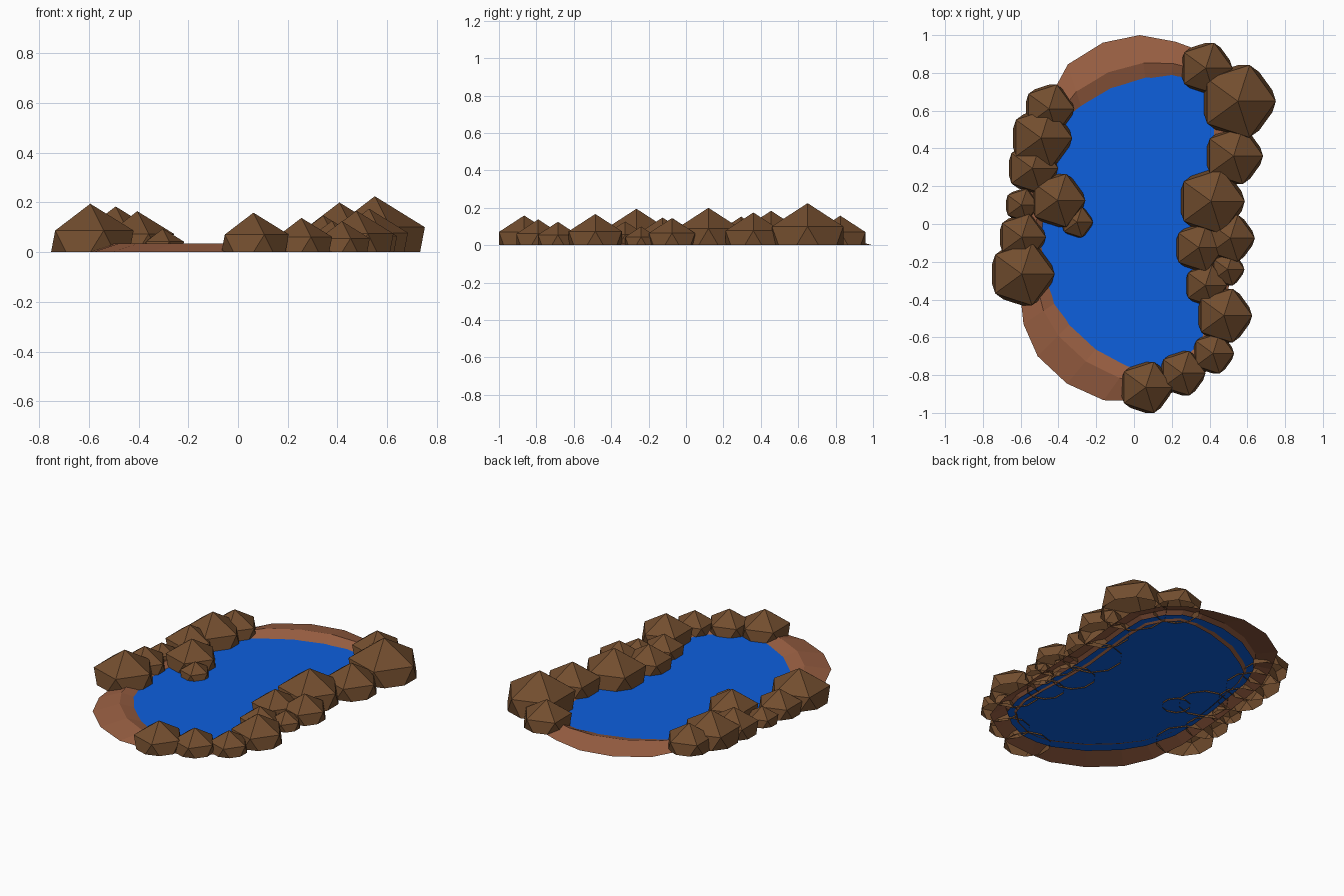
import bpy, bmesh


def material(name, rgb):
    m = bpy.data.materials.new(name)
    m.diffuse_color = (*rgb, 1)
    return m


def add_object(name, bm, mat):
    mesh = bpy.data.meshes.new(name)
    bm.to_mesh(mesh)
    bm.free()
    mesh.materials.append(mat)
    ob = bpy.data.objects.new(name, mesh)
    bpy.context.collection.objects.link(ob)
    return ob


stone = material("stone", (0.17, 0.075, 0.028))
earth = material("earth", (0.32, 0.115, 0.055))
blue = material("water", (0.004, 0.115, 0.73))

# Bank outline: outer foot and matching inner foot, counter-clockwise from the back
outer = [(.03, 1), (-.165, .96), (-.35, .845), (-.445, .67), (-.52, .5), (-.55, .3),
         (-.575, .1), (-.59, -.1), (-.61, -.3), (-.585, -.53), (-.51, -.7), (-.355, -.845),
         (-.16, -.933), (-.03, -.935), (.15, -.92), (.3, -.84), (.44, -.74), (.5, -.55),
         (.5, -.35), (.52, -.15), (.53, .05), (.54, .25), (.56, .45), (.57, .65),
         (.48, .82), (.37, .91), (.22, .965)]
inner = [(.06, .77), (-.12, .715), (-.28, .62), (-.36, .55), (-.41, .43), (-.44, .27),
         (-.47, .1), (-.49, -.08), (-.48, -.25), (-.42, -.42), (-.34, -.53), (-.2, -.66),
         (-.03, -.75), (.06, -.77), (.14, -.765), (.26, -.71), (.35, -.63), (.39, -.5),
         (.39, -.35), (.38, -.15), (.38, .05), (.4, .25), (.42, .45), (.42, .6),
         (.37, .7), (.3, .77), (.2, .785)]


def ring(bm, t, z):
    return [bm.verts.new((a[0] + (b[0] - a[0]) * t, a[1] + (b[1] - a[1]) * t, z))
            for a, b in zip(outer, inner)]


# Sloping earth bank: outer foot, crest, inner foot
bm = bmesh.new()
rings = [ring(bm, 0, 0), ring(bm, 0.64, 0.035), ring(bm, 1.08, 0)]
n = len(outer)
for lo, hi in zip(rings, rings[1:]):
    for i in range(n):
        j = (i + 1) % n
        bm.faces.new((lo[i], lo[j], hi[j], hi[i]))
add_object("earth_bank", bm, earth)

# Water sheet tucked under the bank crest
bm = bmesh.new()
bm.faces.new(ring(bm, 0.7, 0.008))
bmesh.ops.triangulate(bm, faces=bm.faces[:])
add_object("water", bm, blue)

# Rocks: x, y, radius of half icosahedrons
rocks = [(.55, .65, .225), (.38, .825, .158), (.527, .36, .175), (.408, .12, .2),
         (.343, -.125, .148), (.51, -.075, .145), (.495, -.24, .1), (.378, -.325, .127),
         (.476, -.485, .167), (.418, -.685, .125), (.255, -.79, .138), (.062, -.865, .159),
         (-.594, -.265, .195), (-.594, -.07, .143), (-.596, .1, .1), (-.538, .295, .153),
         (-.492, .455, .184), (-.45, .61, .15), (-.405, .125, .165), (-.302, .01, .095)]
for k, (x, y, r) in enumerate(rocks, 1):
    bm = bmesh.new()
    bmesh.ops.create_icosphere(bm, subdivisions=1, radius=r)
    bmesh.ops.bisect_plane(bm, geom=bm.verts[:] + bm.edges[:] + bm.faces[:],
                           plane_co=(0, 0, 0), plane_no=(0, 0, 1), clear_inner=True)
    add_object(f"rock_{k:02d}", bm, stone).location = (x, y, 0)
